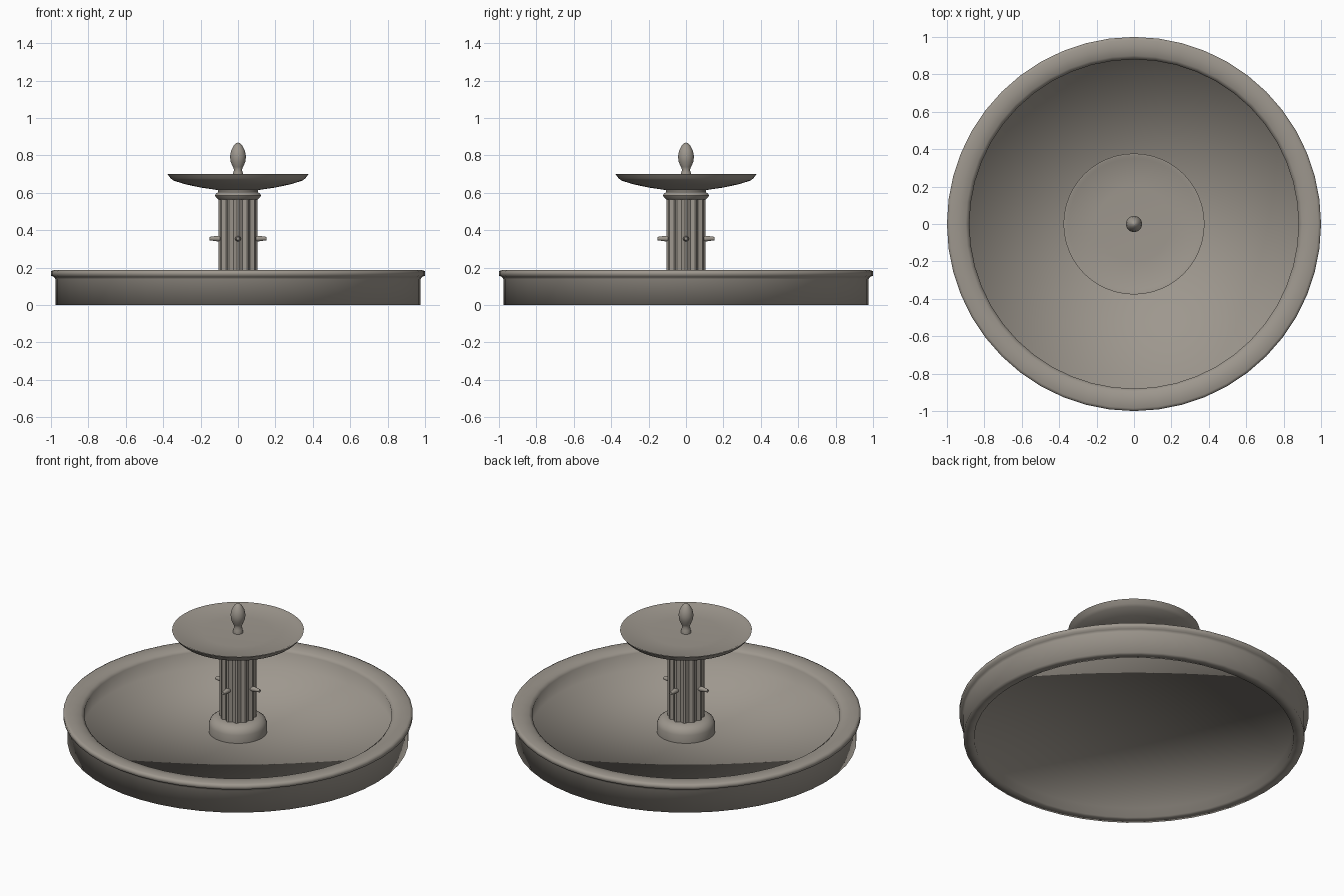
import bpy, bmesh
from math import pi, sin, cos, radians
from mathutils import Matrix

cube = bpy.data.objects.get("Cube")
if cube:
    bpy.data.objects.remove(cube, do_unlink=True)

stone = bpy.data.materials.new("warm grey stone")
stone.use_nodes = True
STONE = (0.34, 0.31, 0.27, 1)
stone.diffuse_color = STONE
stone.node_tree.nodes["Principled BSDF"].inputs["Base Color"].default_value = STONE


def finish(name, bm, angle):
    """Turn a bmesh into a smooth shaded stone object."""
    bmesh.ops.remove_doubles(bm, verts=bm.verts, dist=0.0001)
    bmesh.ops.recalc_face_normals(bm, faces=bm.faces)
    mesh = bpy.data.meshes.new(name)
    bm.to_mesh(mesh)
    bm.free()
    mesh.materials.append(stone)
    obj = bpy.data.objects.new(name, mesh)
    bpy.context.collection.objects.link(obj)
    bpy.ops.object.select_all(action="DESELECT")
    obj.select_set(True)
    bpy.context.view_layer.objects.active = obj
    bpy.ops.object.shade_smooth_by_angle(angle=radians(angle))
    return obj


def lathe(name, profile, steps=48, angle=40, matrix=Matrix()):
    """Spin a (radius, height) profile around the z axis."""
    bm = bmesh.new()
    verts = [bm.verts.new((r, 0, z)) for r, z in profile]
    edges = [bm.edges.new(pair) for pair in zip(verts, verts[1:])]
    bmesh.ops.spin(bm, geom=verts + edges, cent=(0, 0, 0), axis=(0, 0, 1),
                   angle=2 * pi, steps=steps)
    bm.transform(matrix)
    return finish(name, bm, angle)


# Wide pool: floor, inner wall, rolled rim, outer wall, hollow underside
lathe("pool_basin", [
    (0, 0.06), (0.89, 0.06), (0.88, 0.165), (0.9, 0.18), (0.94, 0.187),
    (0.985, 0.187), (1, 0.18), (1, 0.157), (0.985, 0.15), (0.976, 0.138),
    (0.976, 0), (0.914, 0), (0.905, 0.055), (0, 0.055)], angle=120)

# Round plinth under the column
lathe("column_base", [
    (0, 0.06), (0.167, 0.06), (0.167, 0.11), (0.157, 0.135),
    (0.135, 0.152), (0.11, 0.158), (0, 0.158)])

# Fluted column: each flute is a scallop between two narrow ridges
FLUTES, RADIUS, DEPTH = 12, 0.105, 0.013
bm = bmesh.new()
ring = []
for i in range(FLUTES):
    for t in (0, 0.2, 0.35, 0.6, 0.85):
        dent = DEPTH * sin(pi * (t - 0.2) / 0.8) if t > 0.2 else 0
        a = 2 * pi * (i + t - 0.1) / FLUTES
        ring.append(bm.verts.new(((RADIUS - dent) * cos(a), (RADIUS - dent) * sin(a), 0.06)))
shaft = bmesh.ops.extrude_face_region(bm, geom=[bm.faces.new(ring)])
bmesh.ops.translate(bm, vec=(0, 0, 0.51),
                    verts=[g for g in shaft["geom"] if isinstance(g, bmesh.types.BMVert)])
finish("fluted_column", bm, 35)

# Capital moulding
lathe("column_capital", [
    (0, 0.565), (0.106, 0.565), (0.115, 0.573), (0.124, 0.585),
    (0.118, 0.595), (0.106, 0.603), (0.106, 0.62), (0, 0.62)])

# Shallow upper dish
lathe("upper_dish", [
    (0, 0.612), (0.105, 0.614), (0.2, 0.628), (0.28, 0.645), (0.345, 0.665),
    (0.36, 0.677), (0.377, 0.7), (0.367, 0.7), (0.35, 0.692), (0.2, 0.685), (0, 0.683)])

# Bud shaped finial
lathe("finial", [
    (0, 0.68), (0.028, 0.683), (0.027, 0.705), (0.02, 0.722), (0.027, 0.738),
    (0.039, 0.765), (0.043, 0.795), (0.037, 0.825), (0.024, 0.85),
    (0.01, 0.865), (0, 0.868)], steps=24, angle=60)

# Four tapered water spouts around the column
for i, side in enumerate(("left", "back", "right", "front")):
    lathe("spout_" + side, [(0, 0.08), (0.016, 0.08), (0.015, 0.11), (0.009, 0.153), (0, 0.153)],
          steps=16,
          matrix=Matrix.Translation((0, 0, 0.355)) @ Matrix.Rotation(i * pi / 2, 4, "Z")
          @ Matrix.Rotation(pi / 2, 4, "Y"))
